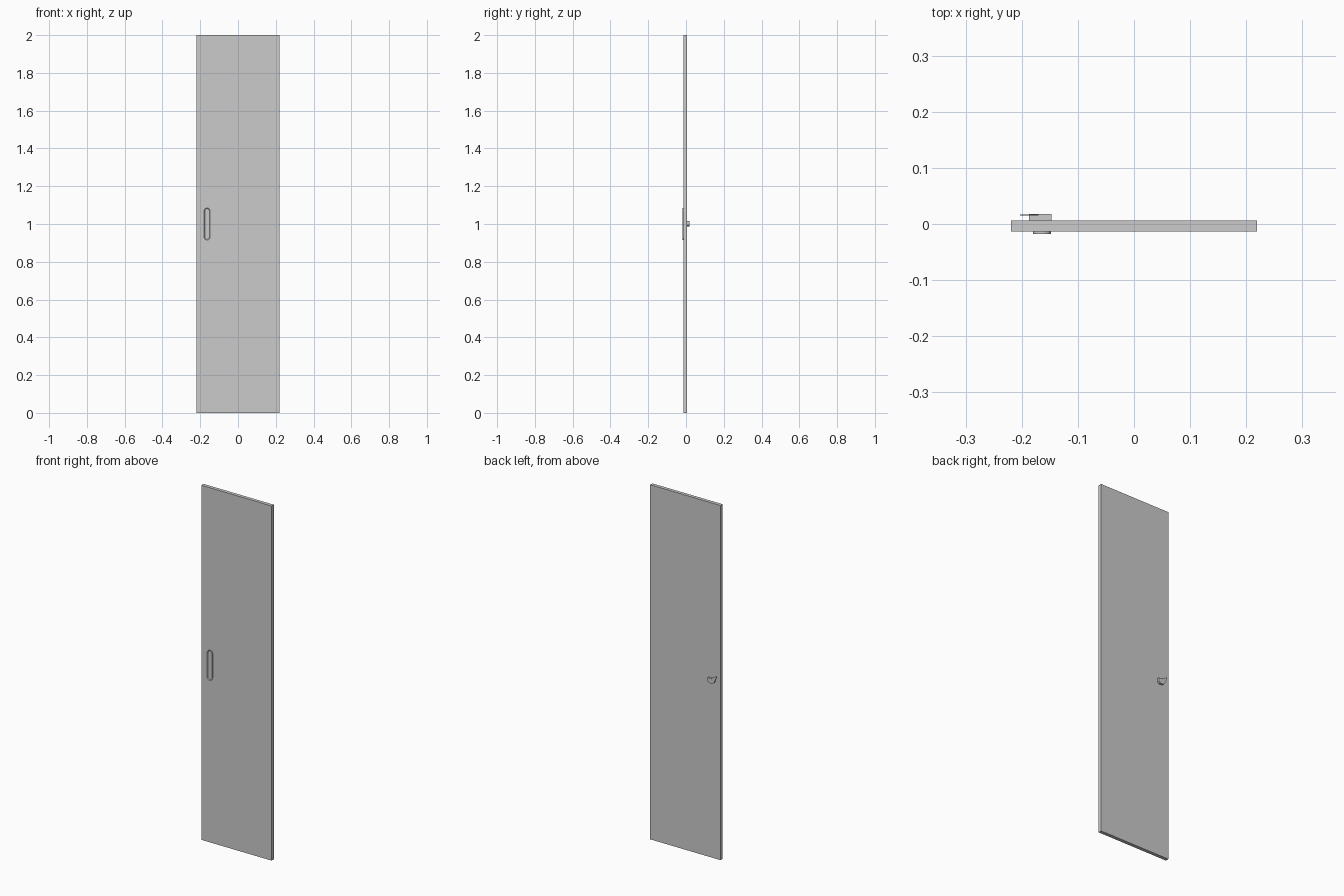
import bpy, bmesh, math

if "Cube" in bpy.data.objects:
    bpy.data.objects.remove(bpy.data.objects["Cube"])


def prism(name, pts, y0, y1):
    """Extrude an x-z outline from y0 to y1."""
    bm = bmesh.new()
    face = bm.faces.new([bm.verts.new((x, y0, z)) for x, z in pts])
    out = bmesh.ops.extrude_face_region(bm, geom=[face])
    for v in out["geom"]:
        if isinstance(v, bmesh.types.BMVert):
            v.co.y = y1
    bmesh.ops.recalc_face_normals(bm, faces=bm.faces[:])
    mesh = bpy.data.meshes.new(name)
    bm.to_mesh(mesh)
    bm.free()
    obj = bpy.data.objects.new(name, mesh)
    bpy.context.collection.objects.link(obj)
    return obj


def rect(x0, x1, z0, z1):
    return [(x0, z0), (x1, z0), (x1, z1), (x0, z1)]


def stadium(cx, cz, r, half, n=10):
    """Upright slot outline with round ends."""
    pts = []
    for sign, start in ((1, 0), (-1, math.pi)):
        for i in range(n + 1):
            a = start + math.pi * i / n
            pts.append((cx + r * math.cos(a), cz + sign * (half - r) + r * math.sin(a)))
    return pts


# Door leaf
prism("door_panel", rect(-0.219, 0.219, 0, 2), -0.0135, 0.006)

# Flush pull on the front: raised slot plate with a sunken centre
pull = prism("pull_plate", stadium(-0.164, 1.0, 0.016, 0.085), -0.0135, -0.0175)
bm = bmesh.new()
bm.from_mesh(pull.data)
front = min(bm.faces, key=lambda f: f.calc_center_median().y)
bmesh.ops.inset_region(bm, faces=[front], thickness=0.004)
for v in front.verts:
    v.co.y = -0.0145
bm.to_mesh(pull.data)
bm.free()

# Lock body on the back, with its lower corners cut
prism("lock_body", [(-0.187, 0.995), (-0.178, 0.987), (-0.156, 0.987),
                    (-0.147, 0.995), (-0.147, 1.015), (-0.187, 1.015)],
      0.006, 0.018)

# Thin cam lever rising past the lock body
prism("lock_lever", [(-0.188, 1.0), (-0.17, 1.0), (-0.17, 1.018),
                     (-0.199, 1.035), (-0.203, 1.031), (-0.195, 1.015)],
      0.015, 0.017)
